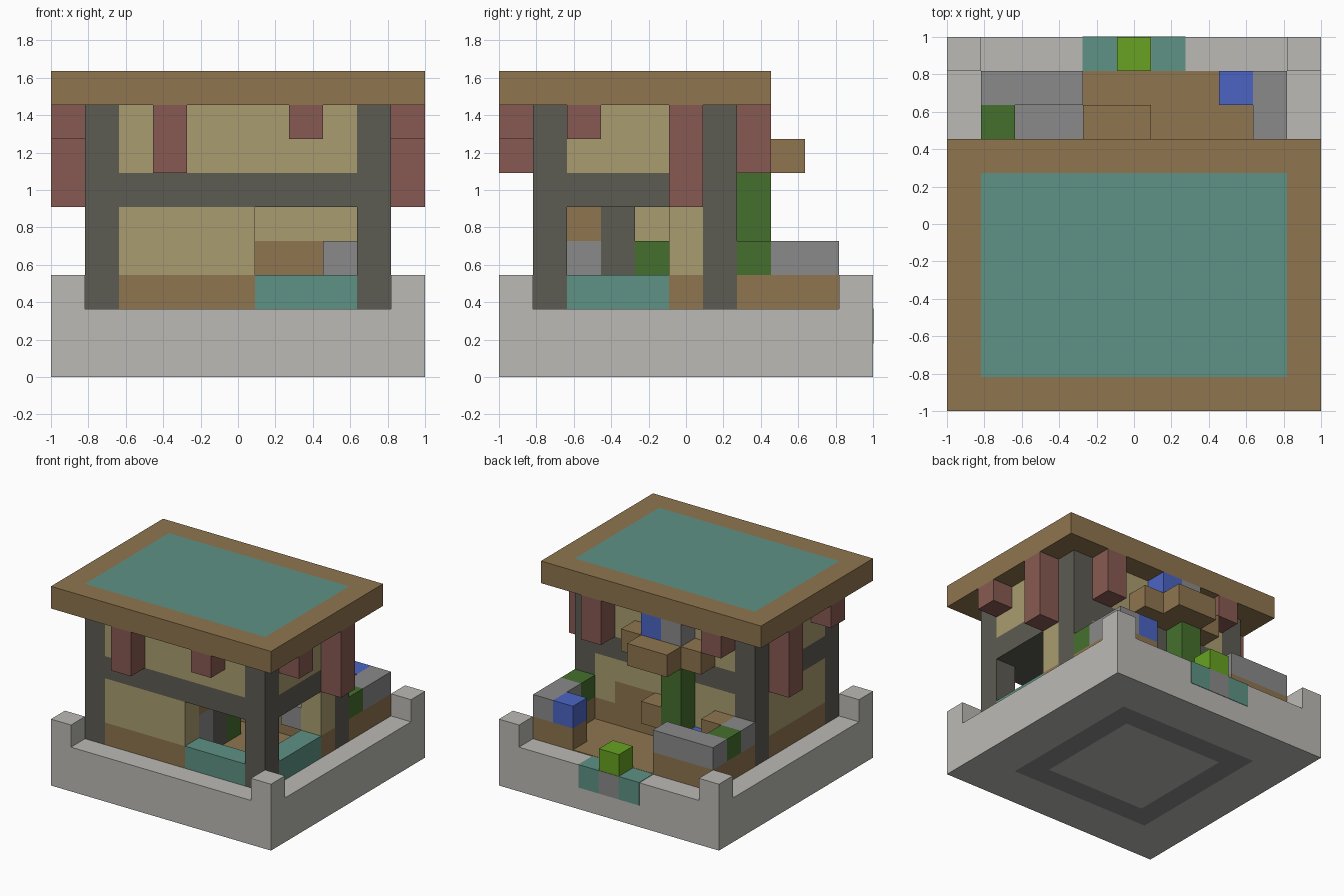
import bpy, bmesh
from mathutils import Vector

cube = bpy.data.objects.get("Cube")
if cube:
    bpy.data.objects.remove(cube, do_unlink=True)

CELL = 2 / 11  # the whole model sits on an 11 x 11 x 9 block grid


def material(name, *rgb):
    linear = [((c / 255 + 0.055) / 1.055) ** 2.4 for c in rgb] + [1]
    m = bpy.data.materials.new(name)
    m.use_nodes = True
    m.diffuse_color = linear
    m.node_tree.nodes["Principled BSDF"].inputs["Base Color"].default_value = linear
    return m


STONE = material("pale stone", 187, 186, 181)
WOOD = material("brown wood", 143, 117, 78)
TEAL = material("teal", 94, 146, 133)
DARK = material("dark timber", 92, 91, 82)
RED = material("dull red", 135, 90, 82)
PLASTER = material("tan plaster", 169, 157, 112)
GREY = material("mid grey", 138, 138, 138)
GREEN = material("dark green", 69, 112, 45)
LIME = material("lime green", 103, 162, 33)
BLUE = material("blue", 75, 100, 196)


def box(name, mat, lo, size=(1, 1, 1), grow=0.0, insets=(), side=1):
    """Box in grid units; insets are (distance, material) steps on its top or bottom."""
    bm = bmesh.new()
    bmesh.ops.create_cube(bm, size=1)
    for v in bm.verts:
        for i in range(3):
            v.co[i] = lo[i] + (v.co[i] + 0.5) * size[i] + 2 * v.co[i] * grow
        v.co = (v.co - Vector((5.5, 5.5, 0))) * CELL
    mats = [mat]
    bm.normal_update()
    face = next(f for f in bm.faces if f.normal.z * side > 0.9)
    for distance, inner in insets:
        bmesh.ops.inset_region(bm, faces=[face], thickness=distance * CELL, use_even_offset=True)
        if inner not in mats:
            mats.append(inner)
        face.material_index = mats.index(inner)
    mesh = bpy.data.meshes.new(name)
    bm.to_mesh(mesh)
    bm.free()
    for m in mats:
        mesh.materials.append(m)
    ob = bpy.data.objects.new(name, mesh)
    bpy.context.collection.objects.link(ob)
    return ob


# Stone base with a grey ring on its underside, and raised corners
box("base", STONE, (0, 0, 0), (11, 11, 2), insets=((2, GREY), (1, STONE)), side=-1)
for x in (0, 10):
    for y in (0, 10):
        box("base_corner", STONE, (x, y, 2))

# Thin floors and back doorstep
box("house_floor", WOOD, (2, 2, 2), (7, 4, 0.03))
box("yard_floor", WOOD, (2, 7, 2), (7, 3, 0.03))
box("yard_tile", GREY, (2, 8, 2.03), (2, 1, 0.02))
for x, mat in ((4, TEAL), (5, GREY), (6, TEAL)):
    box("doorstep", mat, (x, 10, 1), grow=0.02)
box("doorstep_bush", LIME, (5, 10, 2))

# Timber frame
for x in (1, 9):
    for y in (1, 6):
        box("lower_post", DARK, (x, y, 2), (1, 1, 3))
        box("upper_post", DARK, (x, y, 6), (1, 1, 2))
box("middle_storey_beam", DARK, (1, 1, 5), (9, 6, 1))

# Upper walls
for y in (1, 6):
    box("upper_wall", PLASTER, (2, y, 6), (7, 1, 2))
for x in (1, 9):
    box("upper_side_wall", PLASTER, (x, 2, 6), (1, 4, 2))

# Lower front wall with its open corner
box("front_plinth", WOOD, (2, 1, 2), (4, 1, 1))
box("front_wall", PLASTER, (2, 1, 3), (4, 1, 2))
box("front_sill", TEAL, (6, 1, 2), (3, 1, 1))

# Lower left side (open) and right side (closed)
box("left_sill", TEAL, (9, 2, 2), (1, 3, 1))
box("left_plinth", WOOD, (9, 5, 2))
box("left_wall", PLASTER, (9, 5, 3), (1, 1, 2))
box("right_plinth", WOOD, (1, 2, 2), (1, 4, 1))
box("right_wall", PLASTER, (1, 2, 3), (1, 4, 2))

# Lower back wall
box("back_plinth", WOOD, (2, 6, 2), (7, 1, 1))
box("back_panel", WOOD, (4, 6, 3), (4, 1, 1))
box("back_wall_right", PLASTER, (2, 6, 3), (2, 1, 1))
box("back_wall_left", PLASTER, (8, 6, 3))
box("back_wall_top", PLASTER, (2, 6, 4), (7, 1, 1))

# Roof with a teal panel
box("roof", WOOD, (0, 0, 8), (11, 8, 1), insets=((1, TEAL),))

# Red hangings under the eaves: x, y, length
hangings = [(3, 0, 2), (7, 0, 1), (8, 7, 2), (2, 7, 1)]
for x in (0, 10):
    hangings += [(x, 2, 1), (x, 5, 3)]
for x, y, length in hangings:
    box("hanging", RED, (x, y, 8 - length), (1, 1, length))

# Yard counters: wooden cupboards with coloured tops
for x, y, mat in ((1, 9, GREY), (2, 9, GREY), (3, 9, GREY), (1, 8, GREEN), (1, 7, GREY),
                  (9, 9, GREY), (9, 8, GREY), (8, 9, BLUE), (9, 7, GREEN)):
    box("counter_cupboard", WOOD, (x, y, 2))
    box("counter_top", mat, (x, y, 3))

# Plant column with a wooden shelf and the things around it
box("plant_column", GREEN, (4, 7, 2), (1, 1, 4))
box("shelf_back", WOOD, (3, 7, 6), (4, 1, 1))
box("shelf_front", WOOD, (4, 8, 6), (2, 1, 1))
box("shelf_blue_pot", BLUE, (5, 7, 7))
box("shelf_grey_pot", GREY, (4, 7, 7))
box("wall_crate", WOOD, (5, 7, 3))
box("corner_crate", WOOD, (2, 7, 2), (1, 1, 2))
box("water_trough", BLUE, (3, 7, 2))

# Furniture inside
box("inner_post", DARK, (5, 3, 2), (1, 1, 3))
box("stove", GREY, (5, 2, 2), (1, 1, 2))
box("stove_cupboard", WOOD, (5, 2, 4))
box("indoor_plant", GREEN, (5, 4, 2), (1, 1, 2))
box("indoor_basin", GREY, (8, 5, 3))
